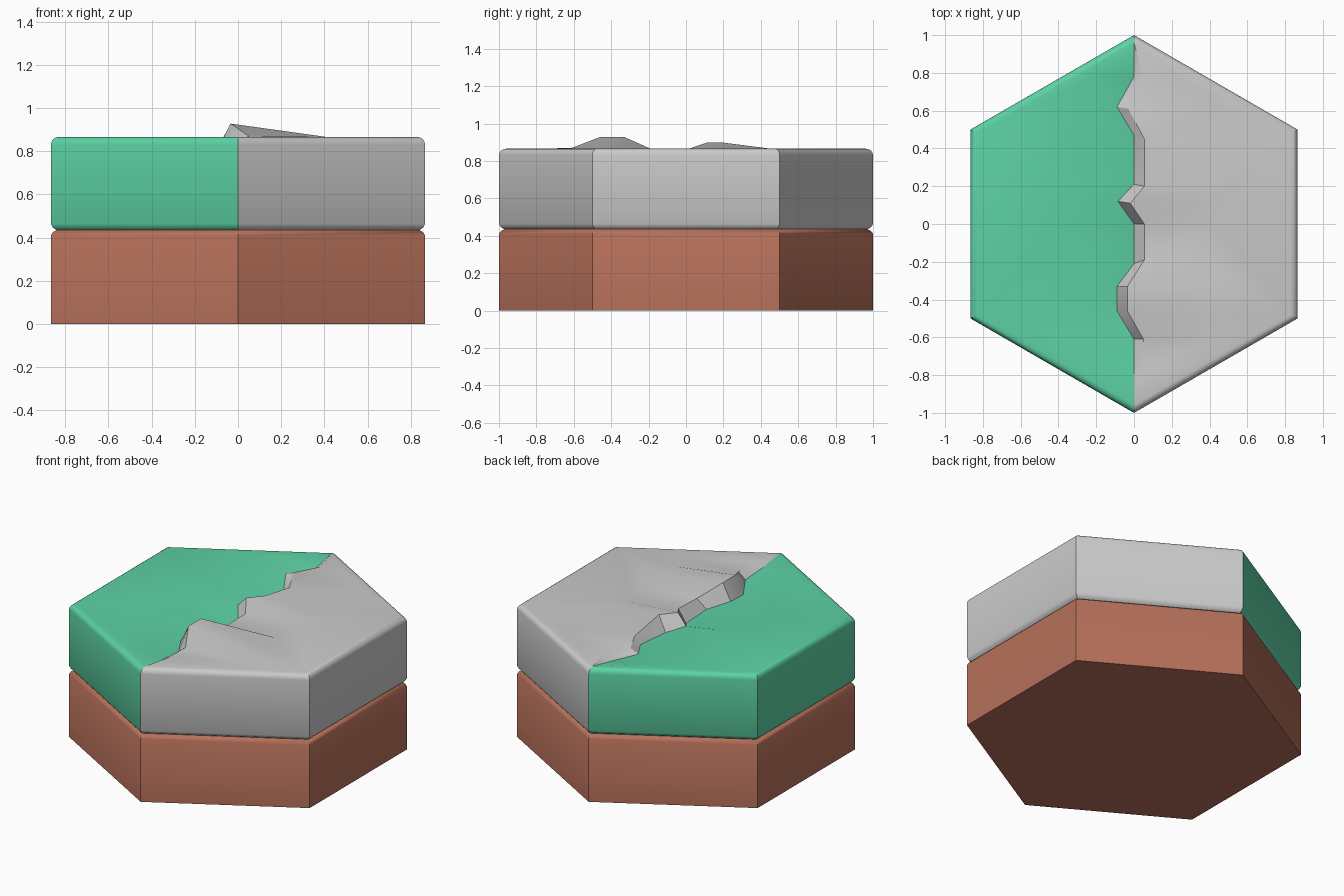
import bpy, bmesh
from math import sin, cos, pi, radians

if "Cube" in bpy.data.objects:
    bpy.data.objects.remove(bpy.data.objects["Cube"])

APO = 0.866   # hexagon apothem
TOP = 0.866   # height of the flat top
HALF = [(0, -1), (APO, -0.5), (APO, 0.5), (0, 1)]

# Crack: paired points (low edge x, y, z) and (high edge x, y, z), front to back
CRACK = [
    (0, -0.78, 0.84, 0.047, -0.77, 0.866),
    (0, -0.61, 0.83, 0.05, -0.61, 0.87),
    (-0.09, -0.46, 0.815, -0.035, -0.46, 0.928),
    (-0.09, -0.33, 0.82, -0.035, -0.33, 0.928),
    (0, -0.21, 0.79, 0.055, -0.19, 0.855),
    (0, 0, 0.78, 0.055, 0, 0.86),
    (-0.085, 0.12, 0.83, -0.02, 0.11, 0.898),
    (0, 0.21, 0.80, 0.055, 0.20, 0.898),
    (0, 0.47, 0.82, 0.055, 0.45, 0.855),
    (-0.09, 0.62, 0.84, -0.03, 0.61, 0.86),
    (0, 0.78, 0.83, 0.05, 0.77, 0.866),
]


def make_object(name, bm, color=None):
    bmesh.ops.recalc_face_normals(bm, faces=bm.faces)
    mesh = bpy.data.meshes.new(name)
    bm.to_mesh(mesh)
    bm.free()
    ob = bpy.data.objects.new(name, mesh)
    bpy.context.collection.objects.link(ob)
    if color:
        mat = bpy.data.materials.new(name + "_color")
        mat.diffuse_color = (*color, 1)
        mat.use_nodes = True
        mat.node_tree.nodes["Principled BSDF"].inputs["Base Color"].default_value = mat.diffuse_color
        mesh.materials.append(mat)
    bpy.ops.object.select_all(action='DESELECT')
    ob.select_set(True)
    bpy.context.view_layer.objects.active = ob
    bpy.ops.object.shade_smooth_by_angle(angle=radians(32))
    return ob


def walls(bm, corners, profile, closed):
    """Stack copies of an outline, each inset and raised by the profile."""
    rings = []
    for inset, z in profile:
        s = 1 - inset / APO
        rings.append([bm.verts.new((x * s, y * s, z)) for x, y in corners])
    n = len(corners)
    for a, b in zip(rings, rings[1:]):
        for i in range(n if closed else n - 1):
            j = (i + 1) % n
            bm.faces.new((a[i], a[j], b[j], b[i]))
    bm.faces.new(rings[0])
    return rings


def strip(bm, a, b):
    """Bridge two rows that share their end vertices."""
    for i in range(len(a) - 1):
        face = []
        for v in (a[i], a[i + 1], b[i + 1], b[i]):
            if v not in face:
                face.append(v)
        bm.faces.new(face)


def top_half(name, side, color=None):
    r = 0.035
    profile = [(0.025, 0.435), (0.008, 0.447), (0, 0.464)]
    profile += [(r - r * cos(t * pi / 8), TOP - r + r * sin(t * pi / 8)) for t in range(5)]
    bm = bmesh.new()
    rim = walls(bm, [(x * side, y) for x, y in HALF], profile, False)[-1]
    end = rim[3].co.y

    def row(points):
        return [rim[0]] + [bm.verts.new(p) for p in points] + [rim[3]]

    low = [c[:3] for c in CRACK]
    high = [c[3:] for c in CRACK]
    edge_pts = high if side > 0 else low
    reach = 0.41 if side > 0 else 0.3
    # slope from the crack edge out to the flat part of the top
    edge = row(edge_pts)
    outer = row([(side * min(reach, 1.2 * (end - abs(y))), y, TOP) for _, y, _ in edge_pts])
    strip(bm, edge, outer)
    bm.faces.new(outer + [rim[2], rim[1]])
    # cliff face of the raised half
    if side > 0:
        strip(bm, row(low), edge)
    bmesh.ops.triangulate(bm, faces=[f for f in bm.faces if len(f.verts) > 4])
    make_object(name, bm, color)


# Brown earth base
bm = bmesh.new()
hexagon = HALF + [(-APO, 0.5), (-APO, -0.5)]
bm_rings = walls(bm, hexagon, [(0, 0), (0, 0.41), (0.008, 0.424), (0.025, 0.435)], True)
bm.faces.new(bm_rings[-1])
make_object("earth_base", bm, (0.468, 0.162, 0.102))

# Grass half on the left, raised stone half on the right
top_half("grass_half", -1, (0.109, 0.651, 0.376))
top_half("stone_half", 1)
